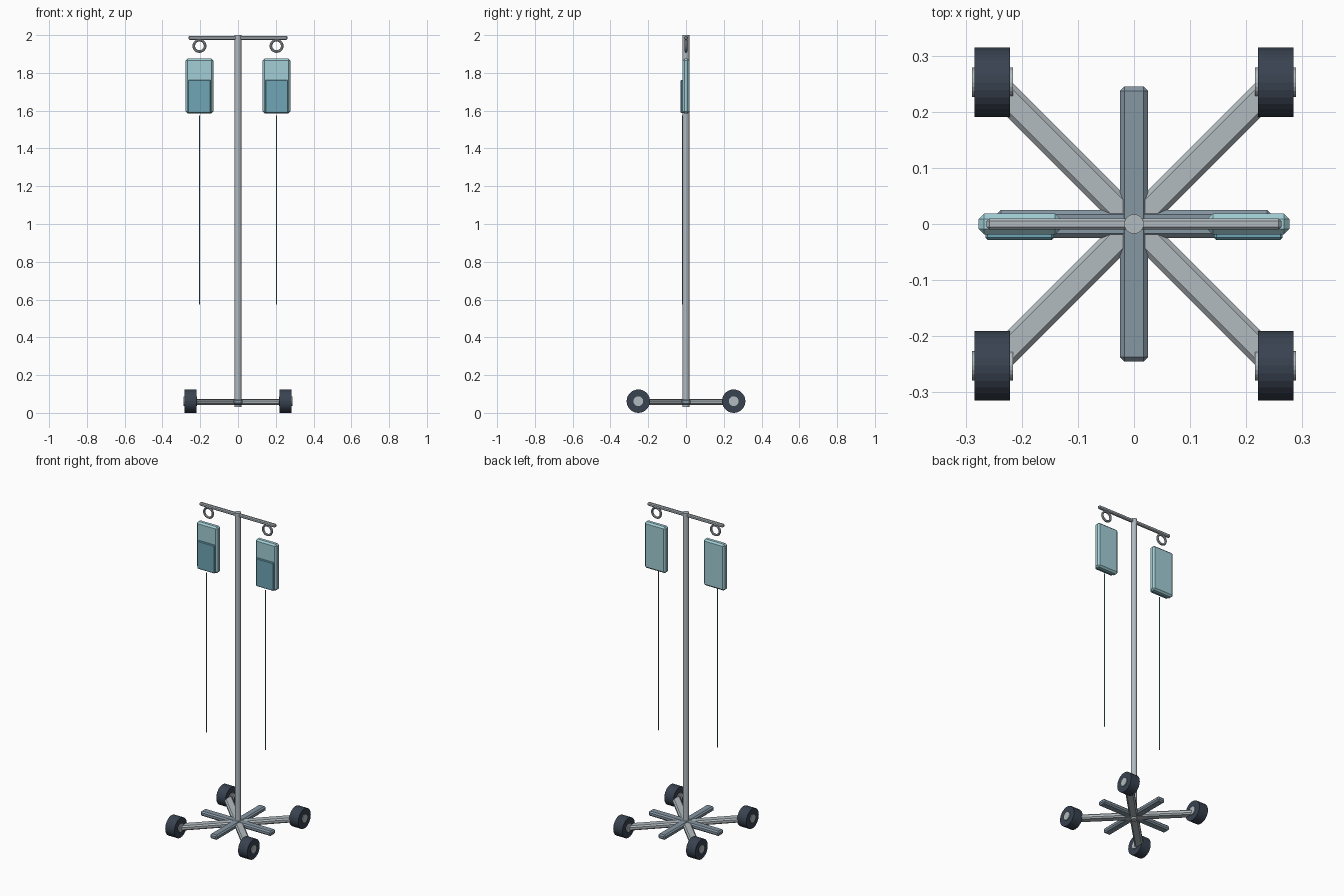
import bpy, math

if "Cube" in bpy.data.objects:
    bpy.data.objects.remove(bpy.data.objects["Cube"])


def material(name, rgb):
    m = bpy.data.materials.new(name)
    m.diffuse_color = (*rgb, 1)
    m.use_nodes = True
    m.node_tree.nodes["Principled BSDF"].inputs["Base Color"].default_value = m.diffuse_color
    return m


STEEL = material("steel", (0.45, 0.50, 0.53))
SLATE = material("slate", (0.24, 0.31, 0.37))
RUBBER = material("rubber", (0.04, 0.055, 0.08))
BAG = material("bag_film", (0.36, 0.62, 0.67))
FLUID = material("fluid", (0.16, 0.38, 0.47))
TUBE = material("tube", (0.15, 0.32, 0.38))


def finish(ob, name, mat):
    ob.name = name
    ob.data.materials.append(mat)
    return ob


def box(name, loc, size, mat, bevel, turn=0):
    bpy.ops.mesh.primitive_cube_add(size=1, location=loc, rotation=(0, 0, turn))
    ob = finish(bpy.context.object, name, mat)
    ob.scale = size
    bpy.ops.object.transform_apply(location=False, rotation=False, scale=True)
    mod = ob.modifiers.new("bevel", "BEVEL")
    mod.width, mod.segments = bevel, 1
    return ob


def cylinder(name, loc, radius, depth, mat, sides=24, rot=(0, 0, 0)):
    bpy.ops.mesh.primitive_cylinder_add(vertices=sides, radius=radius, depth=depth,
                                        location=loc, rotation=rot)
    return finish(bpy.context.object, name, mat)


# Pole and hanger bar
cylinder("pole", (0, 0, 1.015), 0.0175, 1.97, STEEL)
box("hanger_bar", (0, 0, 1.985), (0.525, 0.02, 0.02), STEEL, 0.005)

# Base cross
box("base_bar_x", (0, 0, 0.058), (0.49, 0.05, 0.03), SLATE, 0.008)
box("base_bar_y", (0, 0, 0.059), (0.05, 0.49, 0.03), SLATE, 0.008)

# Diagonal legs with wheels and hubs
for sx in (-1, 1):
    for sy in (-1, 1):
        turn = math.atan2(sy, sx)
        box("diagonal_leg", (sx * 0.125, sy * 0.125, 0.056), (0.352, 0.05, 0.03),
            STEEL, 0.008, turn)
        pos = (sx * 0.2525, sy * 0.2525, 0.062)
        side = (0, math.pi / 2, 0)
        cylinder("wheel", pos, 0.062, 0.063, RUBBER, 28, side)
        cylinder("wheel_hub", pos, 0.026, 0.073, STEEL, 20, side)

# Hooks, bags, fluid and drip tubes
for s in (-1, 1):
    x = s * 0.204
    bpy.ops.mesh.primitive_torus_add(location=(x, 0, 1.943), rotation=(math.pi / 2, 0, 0),
                                     major_radius=0.03, minor_radius=0.007,
                                     major_segments=24, minor_segments=8)
    finish(bpy.context.object, "hook_ring", STEEL)
    bpy.ops.object.shade_smooth_by_angle()
    box("bag", (x, 0, 1.73), (0.146, 0.038, 0.29), BAG, 0.01)
    box("fluid_panel", (x, -0.0195, 1.675), (0.122, 0.018, 0.176), FLUID, 0.004)
    cylinder("drip_tube", (x, -0.018, 1.075), 0.003, 1.0, TUBE, 10)
